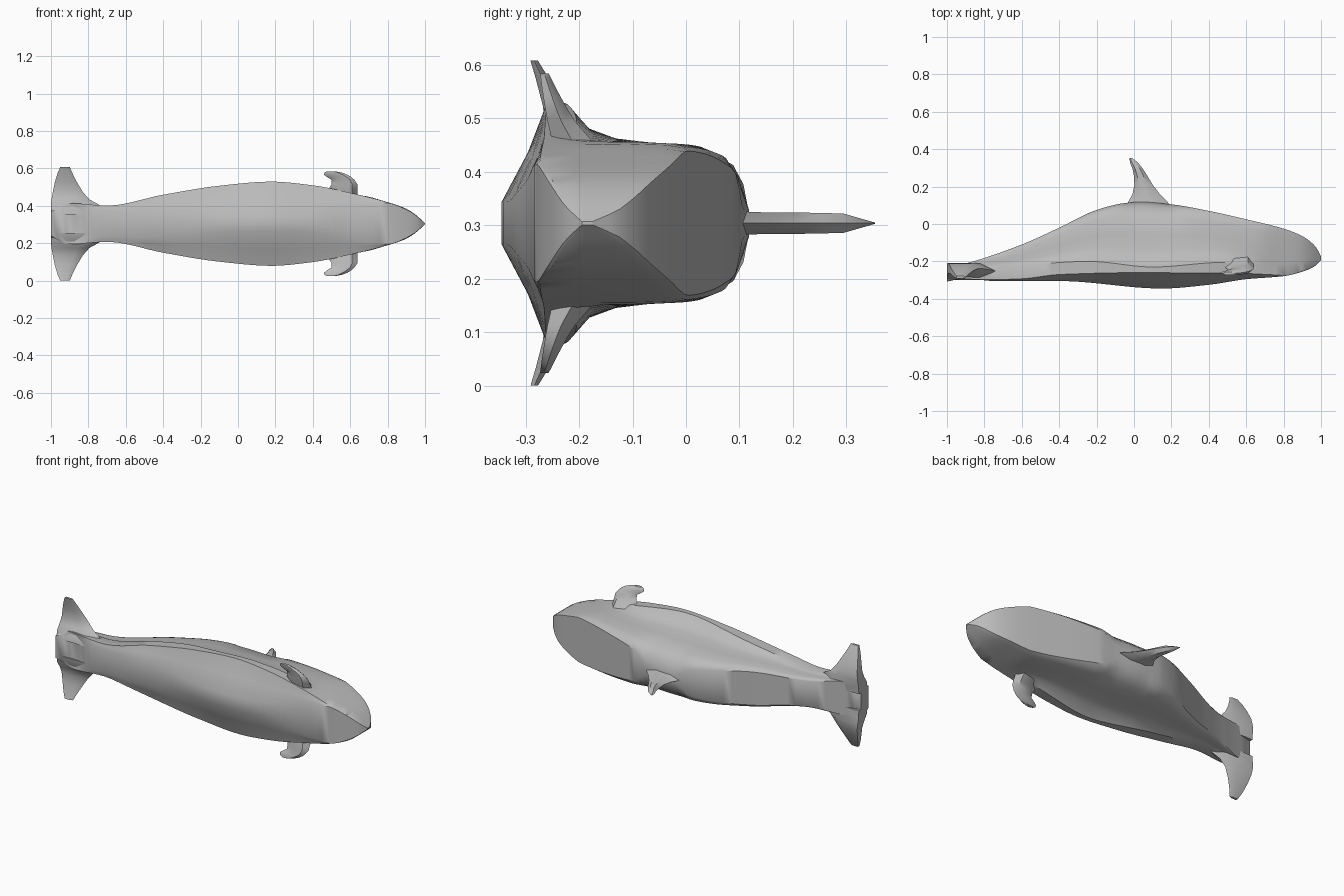
import bpy
import bmesh
import math

MID = 0.304  # height of the plane of symmetry

cube = bpy.data.objects.get("Cube")
if cube:
    bpy.data.objects.remove(cube)

grey = bpy.data.materials.new("plain grey")
grey.use_nodes = True
colour = (0.5, 0.5, 0.5, 1)
grey.diffuse_color = colour
grey.node_tree.nodes["Principled BSDF"].inputs["Base Color"].default_value = colour


def curve(keys, x):
    """Smooth interpolation through (position, value) keys without overshoot."""
    if x <= keys[0][0]:
        return keys[0][1]
    if x >= keys[-1][0]:
        return keys[-1][1]

    def slope(i):
        return (keys[i + 1][1] - keys[i][1]) / (keys[i + 1][0] - keys[i][0])

    def tangent(i):
        if i == 0:
            return slope(i)
        if i == len(keys) - 1:
            return slope(i - 1)
        before, after = slope(i - 1), slope(i)
        return 2 * before * after / (before + after) if before * after > 0 else 0

    i = max(k for k in range(len(keys) - 1) if keys[k][0] <= x)
    span = keys[i + 1][0] - keys[i][0]
    t = (x - keys[i][0]) / span
    low, high = keys[i][1], keys[i + 1][1]
    ease = t * t * (3 - 2 * t)
    return (low + (high - low) * ease
            + span * (tangent(i) * t * (1 - t) ** 2 - tangent(i + 1) * t * t * (1 - t)))


def blend(a, b, t):
    return a + (b - a) * t


def loft(name, rings, angle=35):
    """Skin a row of equal rings, cap both ends and shade smoothly."""
    bm = bmesh.new()
    rows = [[bm.verts.new(p) for p in ring] for ring in rings]
    count = len(rows[0])
    for a, b in zip(rows, rows[1:]):
        for i in range(count):
            j = (i + 1) % count
            bm.faces.new((a[i], a[j], b[j], b[i]))
    bm.faces.new(rows[0])
    bm.faces.new(rows[-1])
    bmesh.ops.recalc_face_normals(bm, faces=bm.faces)
    mesh = bpy.data.meshes.new(name)
    bm.to_mesh(mesh)
    bm.free()
    mesh.materials.append(grey)
    obj = bpy.data.objects.new(name, mesh)
    bpy.context.collection.objects.link(obj)
    bpy.ops.object.select_all(action="DESELECT")
    obj.select_set(True)
    bpy.context.view_layer.objects.active = obj
    bpy.ops.object.shade_smooth_by_angle(angle=math.radians(angle))
    return obj


# Body guide lines along its length: back, flank, side keel and belly
back_y = [(-1, -.235), (-.86, -.2), (-.6, -.11), (-.4, -.02), (-.2, .075), (-.05, .112),
          (.03, .118), (.2, .105), (.4, .07), (.6, .025), (.8, -.025), (.9, -.065),
          (.97, -.12), (1, -.175)]
back_w = [(-1, .065), (-.9, .1), (-.7, .075), (-.4, .1), (-.1, .08), (0, .025),
          (.17, .025), (.3, .1), (.7, .135), (.8, .112), (.9, .077), (.95, .045), (1, .003)]
flank_w = [(-1, .07), (-.9, .1), (-.7, .09), (-.4, .125), (0, .147), (.64, .152),
           (.8, .115), (.9, .08), (.95, .048), (1, .003)]
keel_w = [(-1, .08), (-.9, .11), (-.7, .097), (-.4, .155), (-.1, .203), (.18, .225),
          (.4, .205), (.64, .156), (.8, .115), (.9, .08), (.95, .048), (1, .003)]
keel_y = [(-1, -.25), (-.7, -.23), (-.24, -.2), (.1, -.23), (.48, -.205), (.64, -.22),
          (.8, -.21), (1, -.185)]
edge_y = [(-1, -.285), (-.8, -.298), (-.6, -.293), (-.4, -.27), (0, -.26), (.6, -.265),
          (.8, -.273), (.9, -.25), (.96, -.225), (1, -.19)]
belly_y = [(-1, -.308), (-.9, -.29), (-.75, -.305), (-.4, -.305), (.15, -.345), (.4, -.325),
           (.6, -.295), (.8, -.279), (.9, -.255), (.96, -.23), (1, -.195)]
belly_w = [(-1, .065), (-.9, .1), (-.7, .07), (-.4, .075), (-.05, .04), (.3, .04),
           (.8, .11), (.9, .075), (.95, .045), (1, .003)]


def body_ring(x):
    top, wide = curve(back_y, x), curve(back_w, x)
    flank, keel, ky = curve(flank_w, x), curve(keel_w, x), curve(keel_y, x)
    ey, by, bw = curve(edge_y, x), curve(belly_y, x), curve(belly_w, x)
    half = [(wide, top),
            (blend(wide, flank, .5), blend(top, ky, .06)),
            (blend(wide, flank, .85), blend(top, ky, .2)),
            (flank, blend(top, ky, .5)),
            (blend(flank, keel, .12), blend(top, ky, .72)),
            (blend(flank, keel, .4), blend(top, ky, .89)),
            (keel, ky),
            (keel, ey),
            (blend(keel, bw, .5), blend(ey, by, .42)),
            (bw, by)]
    upper = [(x, y, MID + w) for w, y in half]
    lower = [(x, y, MID - w) for w, y in reversed(half)]
    return upper + lower


# Stations bunch together towards the blunt snout
stations = [-1 + i * .04 for i in range(46)]
stations += [.8 + .2 * math.sin(i * math.pi / 24) for i in range(1, 13)]
loft("body", [body_ring(x) for x in stations])

# Tail flukes: spread, leading x, trailing x, upper y, lower y
fluke_rows = [(.05, -.74, -1, -.215, -.3), (.1, -.74, -1, -.212, -.29),
              (.13, -.795, -.997, -.208, -.272), (.17, -.83, -.99, -.212, -.262),
              (.22, -.86, -.98, -.232, -.268), (.27, -.885, -.965, -.256, -.281),
              (.304, -.9, -.95, -.277, -.291)]


def fluke_ring(row, side):
    h, lead, trail, top, low = row
    z = MID + side * h
    centre = (top + low) / 2
    front = blend(lead, trail, .3)
    return [(lead, centre, z), (front, top, z), (trail, top, z),
            (trail, low, z), (front, low, z)]


# Flippers: spread, front x, rear x
flipper_rows = [(.13, .64, .49), (.19, .64, .487), (.21, .639, .5), (.235, .622, .5),
                (.25, .605, .475), (.262, .585, .46), (.273, .555, .462), (.28, .52, .475)]


def flipper_ring(row, side):
    h, front, rear = row
    z = MID + side * h
    y = curve([(.13, -.2), (.19, -.233), (.24, -.252), (.28, -.265)], h)
    thick = curve([(.13, .045), (.19, .026), (.28, .008)], h)
    return [(front, y, z), (blend(front, rear, .2), y + thick, z),
            (blend(front, rear, .7), y + thick, z), (rear, y, z),
            (blend(front, rear, .7), y - thick, z), (blend(front, rear, .2), y - thick, z)]


for side, label in ((1, "upper"), (-1, "lower")):
    loft(label + "_fluke", [fluke_ring(r, side) for r in fluke_rows])
    loft(label + "_flipper", [flipper_ring(r, side) for r in flipper_rows])

# Swept back fin: y, front x, rear x, half thickness
fin_rows = [(.08, .21, -.06, .026), (.12, .178, -.03, .021), (.16, .138, -.008, .02),
            (.21, .1, .002, .02), (.26, .07, -.001, .019), (.295, .048, -.008, .018),
            (.33, .02, -.022, .008), (.354, -.012, -.024, .001)]


def fin_ring(row):
    y, front, rear, t = row
    a, b = blend(front, rear, .3), blend(front, rear, .75)
    return [(front, y, MID), (a, y, MID + t), (b, y, MID + t),
            (rear, y, MID), (b, y, MID - t), (a, y, MID - t)]


loft("back_fin", [fin_ring(r) for r in fin_rows])
